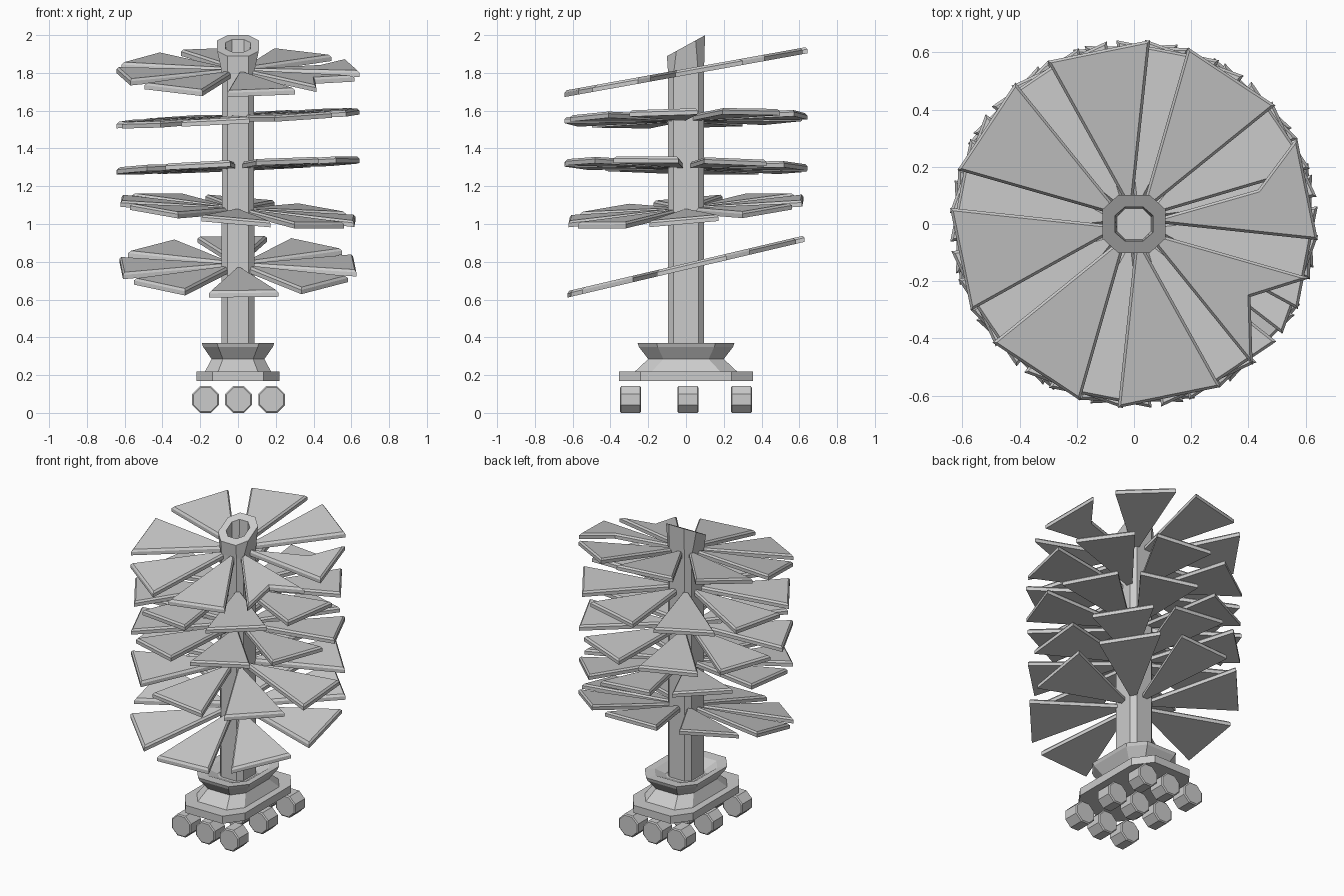
import bpy, bmesh, math
from math import sin, cos, radians

if "Cube" in bpy.data.objects:
    bpy.data.objects.remove(bpy.data.objects["Cube"])


def finish(bm, name):
    bmesh.ops.recalc_face_normals(bm, faces=bm.faces)
    mesh = bpy.data.meshes.new(name)
    bm.to_mesh(mesh)
    bm.free()
    ob = bpy.data.objects.new(name, mesh)
    bpy.context.collection.objects.link(ob)
    return ob


def octagon(rx, ry, cx, cy, z, slope=0.0):
    """Rectangle with cut corners; slope tilts the ring along y."""
    pts = [(rx, -ry + cy), (rx, ry - cy), (rx - cx, ry), (-rx + cx, ry),
           (-rx, ry - cy), (-rx, -ry + cy), (-rx + cx, -ry), (rx - cx, -ry)]
    return [(x, y, z + slope * y) for x, y in pts]


def loft(name, rings):
    bm = bmesh.new()
    rows = [[bm.verts.new(p) for p in r] for r in rings]
    for a, b in zip(rows, rows[1:]):
        for i in range(len(a)):
            j = (i + 1) % len(a)
            bm.faces.new((a[i], a[j], b[j], b[i]))
    bm.faces.new(rows[0])
    bm.faces.new(rows[-1])
    return finish(bm, name)


# Trunk with a slanted, hollow flared top
loft("trunk", [
    octagon(0.087, 0.095, 0.03, 0.03, 0.30),
    octagon(0.085, 0.095, 0.03, 0.03, 1.80),
    octagon(0.11, 0.101, 0.055, 0.05, 1.944, 0.55),
    octagon(0.066, 0.06, 0.035, 0.03, 1.944, 0.55),
    octagon(0.06, 0.055, 0.03, 0.03, 1.84),
])

# Base plate and waisted pot
loft("base_plate", [octagon(0.22, 0.355, 0.085, 0.115, z) for z in (0.17, 0.22)])
loft("pot", [
    octagon(0.177, 0.275, 0.07, 0.09, 0.215),
    octagon(0.14, 0.20, 0.06, 0.08, 0.285),
    octagon(0.185, 0.25, 0.08, 0.10, 0.35),
    octagon(0.192, 0.256, 0.08, 0.10, 0.37),
    octagon(0.15, 0.19, 0.06, 0.08, 0.365),
    octagon(0.10, 0.11, 0.04, 0.04, 0.33),
])

# Nine rollers in a three by three grid
for i in range(3):
    for j in range(3):
        r = 0.072 / cos(radians(22.5)) * 0.98
        rings = []
        for s, y in ((0.9, -0.056), (1, -0.05), (1, 0.05), (0.9, 0.056)):
            rings.append([(0.175 * (i - 1) + 0.003 + s * r * cos(radians(22.5 + 45 * k)),
                           0.293 * (j - 1) + 0.01 * (j == 1) + y,
                           0.0705 + s * r * sin(radians(22.5 + 45 * k)))
                          for k in range(8)])
        loft(f"roller_{i}_{j}", rings)

# Leaf tiers: height, slope in x, slope in y, first leaf angle
R, HALF, THICK = 0.645, 16.5, 0.034
TIERS = [(0.775, 0.0, 0.235, 2.8), (1.07, -0.085, 0.09, -1.0),
         (1.31, 0.045, -0.02, 25.0), (1.56, 0.055, 0.02, 34.0),
         (1.805, 0.0, 0.18, 11.5)]


def leaf(name, tier, angle, notch=None):
    z0, gx, gy, _ = tier
    outline = [(0.04, 0), (R, -HALF), (R, HALF)]
    if notch == "tip":
        outline.insert(2, (0.48, 1.5))
    elif notch == "side":
        outline.append((0.45, 4.0))
    bm = bmesh.new()
    low = []
    for r, a in outline:
        t = radians(angle + a)
        low.append(bm.verts.new((r * cos(t), r * sin(t), -THICK / 2)))
    f = bm.faces.new(low)
    out = bmesh.ops.extrude_face_region(bm, geom=[f])["geom"]
    for v in out:
        if isinstance(v, bmesh.types.BMVert):
            v.co.z += THICK * 0.65
    top = [g for g in out if isinstance(g, bmesh.types.BMFace)]
    # bevelled upper rim
    bm.normal_update()
    bmesh.ops.inset_region(bm, faces=top, thickness=0.009, use_even_offset=True)
    for v in top[0].verts:
        v.co.z = THICK / 2
    for v in bm.verts:
        v.co.z += z0 + gx * v.co.x + gy * v.co.y
    finish(bm, name)


for n, tier in enumerate(TIERS):
    for k in range(8):
        notch = {(4, 0): "side", (4, 7): "tip"}.get((n, k))
        leaf(f"leaf_{n}_{k}", tier, tier[3] + 45 * k, notch)
